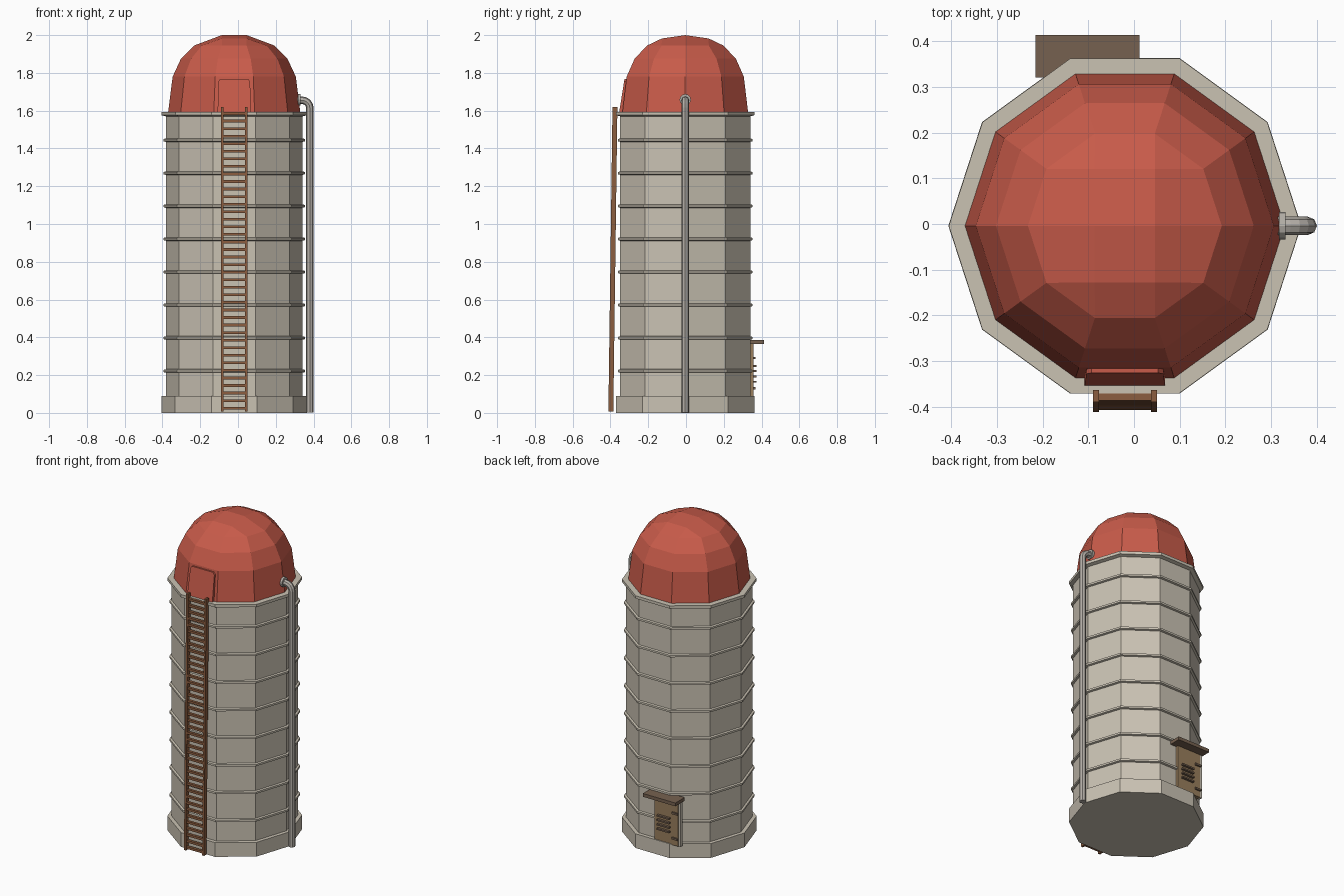
import bpy, bmesh
from math import cos, sin, pi
from mathutils import Vector

cube = bpy.data.objects.get("Cube")
if cube:
    bpy.data.objects.remove(cube, do_unlink=True)

CX, CY = -0.02, -0.004   # silo axis
SIDES = 10


def material(name, rgb):
    m = bpy.data.materials.new(name)
    m.use_nodes = True
    color = (*rgb, 1)
    m.diffuse_color = color
    bsdf = next(n for n in m.node_tree.nodes if n.type == 'BSDF_PRINCIPLED')
    bsdf.inputs["Base Color"].default_value = color
    return m


CONCRETE = material("concrete", (0.59, 0.54, 0.45))
RED = material("red roof", (0.58, 0.105, 0.068))
METAL = material("grey metal", (0.46, 0.43, 0.39))
RUST = material("rusty brown", (0.26, 0.11, 0.05))
TAN = material("tan wood", (0.32, 0.21, 0.11))
DARK = material("dark wood", (0.18, 0.12, 0.08))


def finish(bm, name, mat):
    bmesh.ops.recalc_face_normals(bm, faces=bm.faces)
    mesh = bpy.data.meshes.new(name)
    bm.to_mesh(mesh)
    bm.free()
    mesh.materials.append(mat)
    obj = bpy.data.objects.new(name, mesh)
    bpy.context.collection.objects.link(obj)
    return obj


def add_box(bm, lo, hi, lean=0.0):
    """Box between two corners; lean shears y with height."""
    lo, hi = Vector(lo), Vector(hi)
    for v in bmesh.ops.create_cube(bm, size=1)["verts"]:
        v.co = (lo + hi) / 2 + v.co * (hi - lo)
        v.co.y += lean * v.co.z


def box(name, mat, lo, hi, lean=0.0):
    bm = bmesh.new()
    add_box(bm, lo, hi, lean)
    return finish(bm, name, mat)


def add_lathe(bm, profile, cap_top=True):
    """Ten-sided stack of rings from (radius, z) points."""
    rings = [[bm.verts.new((CX + r * cos(2 * pi * i / SIDES),
                            CY + r * sin(2 * pi * i / SIDES), z))
              for i in range(SIDES)] for r, z in profile]
    for a, b in zip(rings, rings[1:]):
        for i in range(SIDES):
            j = (i + 1) % SIDES
            bm.faces.new((a[i], a[j], b[j], b[i]))
    bm.faces.new(rings[0][::-1])
    if cap_top:
        bm.faces.new(rings[-1])
    return rings[-1]


# Concrete foundation and wall
bm = bmesh.new()
add_lathe(bm, [(0.386, 0), (0.386, 0.09)])
finish(bm, "foundation", CONCRETE)
bm = bmesh.new()
add_lathe(bm, [(0.362, 0.05), (0.362, 1.58)])
finish(bm, "silo_wall", CONCRETE)

# Hoops around the wall
bm = bmesh.new()
for k in range(8):
    z = 0.222 + k * 0.1746
    add_lathe(bm, [(0.355, z - 0.011), (0.374, z - 0.006),
                   (0.374, z + 0.006), (0.355, z + 0.011)])
finish(bm, "wall_hoops", CONCRETE)
bm = bmesh.new()
add_lathe(bm, [(0.362, 1.57), (0.385, 1.576), (0.385, 1.594)])
finish(bm, "top_rim", CONCRETE)

# Faceted dome with a grid-shaped crown
bm = bmesh.new()
top = add_lathe(bm, [(0.35, 1.59), (0.326, 1.78), (0.282, 1.875), (0.212, 1.945)], False)
crown = {}
for sx in (-1, 1):
    for sy in (-1, 0, 1):
        crown[sx, sy] = bm.verts.new((CX + sx * 0.066, CY + sy * 0.124,
                                      2.0 if sy == 0 else 1.982))
grid = [[top[7], top[8]],
        [top[6], crown[-1, -1], crown[1, -1], top[9]],
        [top[5], crown[-1, 0], crown[1, 0], top[0]],
        [top[4], crown[-1, 1], crown[1, 1], top[1]],
        [top[3], top[2]]]
for a, b in zip(grid[1:], grid[2:4]):
    for i in range(3):
        bm.faces.new((a[i], a[i + 1], b[i + 1], b[i]))
for row, edge in ((grid[1], grid[0]), (grid[3], grid[4])):
    bm.faces.new((row[0], row[1], edge[0]))
    bm.faces.new((row[1], row[2], edge[1], edge[0]))
    bm.faces.new((row[2], row[3], edge[1]))
finish(bm, "dome_roof", RED)

# Roof hatch leaning with the dome
bm = bmesh.new()
outline = [(-0.088, 1.59), (0.088, 1.59), (0.084, 1.755),
           (0.073, 1.768), (-0.073, 1.768), (-0.084, 1.755)]
front = [bm.verts.new((CX + x, -0.354 + (z - 1.59) * 0.16, z)) for x, z in outline]
back = [bm.verts.new((v.co.x, v.co.y + 0.05, v.co.z)) for v in front]
bm.faces.new(front)
bm.faces.new(back[::-1])
for i in range(len(front)):
    j = (i + 1) % len(front)
    bm.faces.new((front[i], back[i], back[j], front[j]))
finish(bm, "roof_hatch", RED)

# Leaning ladder
LEAN = 0.0135
for side, x in (("right", -0.09), ("left", 0.037)):
    box(side + "_ladder_rail", RUST, (x, -0.411, 0.008), (x + 0.013, -0.385, 1.62), LEAN)
bm = bmesh.new()
for k in range(40):
    z = 0.025 + k * 0.04
    add_box(bm, (-0.08, -0.407, z - 0.007), (0.04, -0.39, z + 0.007), LEAN)
finish(bm, "ladder_rungs", RUST)

# Filling pipe with an elbow at the top
curve = bpy.data.curves.new("filling_pipe", 'CURVE')
curve.dimensions = '3D'
curve.bevel_depth = 0.02
curve.bevel_resolution = 2
curve.use_fill_caps = True
spline = curve.splines.new('POLY')
path = [(0.38, 0.003), (0.38, 1.615)]
path += [(0.34 + 0.04 * cos(a * pi / 8), 1.615 + 0.04 * sin(a * pi / 8)) for a in range(1, 5)]
path.append((0.29, 1.655))
spline.points.add(len(path) - 1)
for point, (x, z) in zip(spline.points, path):
    point.co = (x, CY, z, 1)
spline.use_smooth = False
curve.materials.append(METAL)
bpy.context.collection.objects.link(bpy.data.objects.new("filling_pipe", curve))
bpy.ops.mesh.primitive_cylinder_add(vertices=12, radius=0.03, depth=0.014,
                                    location=(0.324, CY, 1.658), rotation=(0, pi / 2, 0))
flange = bpy.context.object
flange.name = "pipe_flange"
flange.data.materials.append(METAL)

# Rear door with post, louvres, hinges and canopy
box("rear_door", TAN, (-0.195, 0.325, 0.085), (-0.03, 0.357, 0.367))
box("door_post", CONCRETE, (-0.209, 0.335, 0.085), (-0.195, 0.355, 0.367))
box("door_canopy", DARK, (-0.215, 0.32, 0.366), (0.012, 0.413, 0.387))
bm = bmesh.new()
for k in range(4):
    z = 0.165 + k * 0.028
    add_box(bm, (-0.14, 0.35, z - 0.005), (-0.055, 0.372, z + 0.005))
finish(bm, "door_louvres", DARK)
bm = bmesh.new()
for z in (0.13, 0.29):
    add_box(bm, (-0.195, 0.35, z - 0.006), (-0.155, 0.367, z + 0.006))
finish(bm, "door_hinges", DARK)
